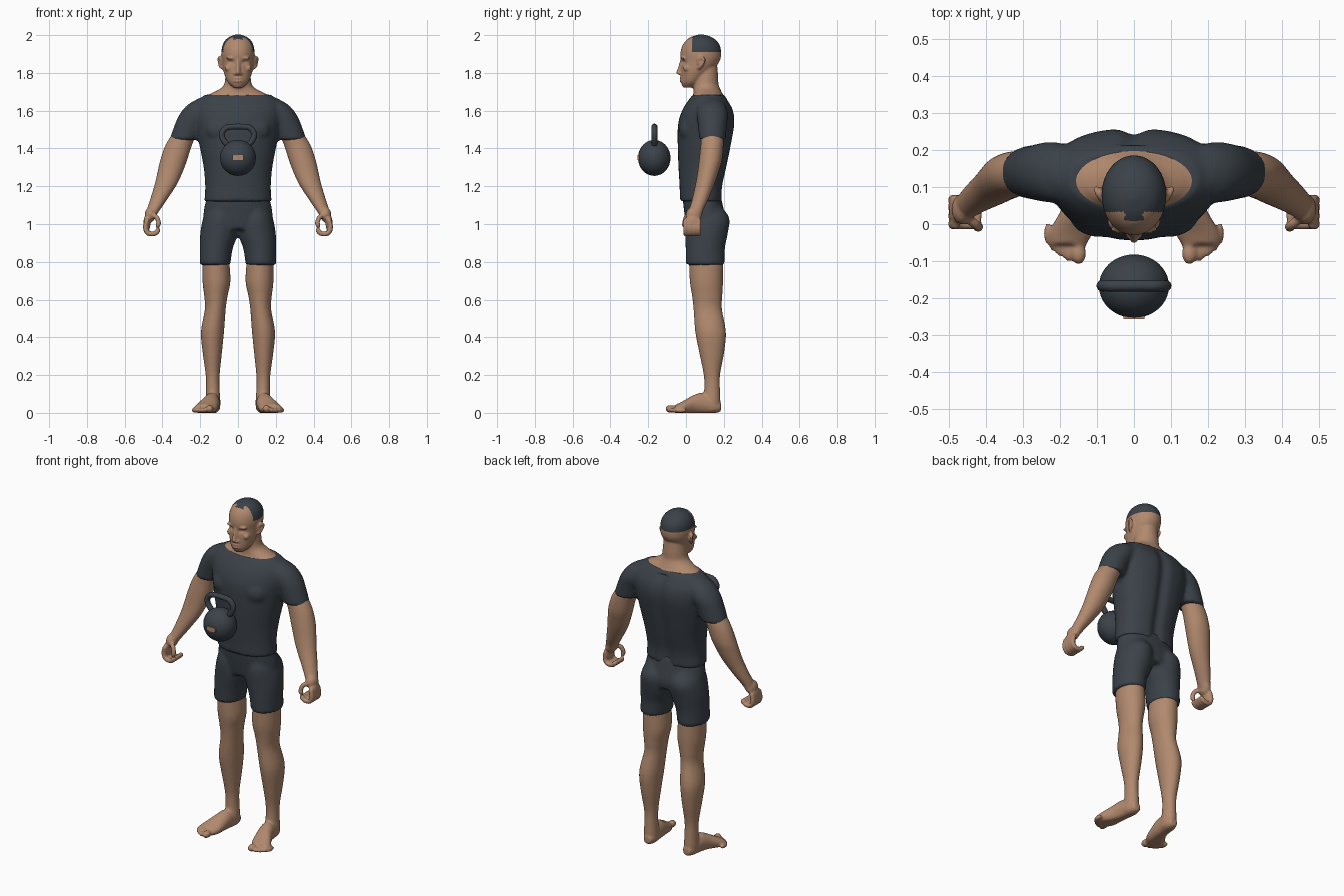
import bpy, bmesh, math
from mathutils import Vector, Matrix

if "Cube" in bpy.data.objects:
    bpy.data.objects.remove(bpy.data.objects["Cube"])


def material(name, colour):
    mat = bpy.data.materials.new(name)
    mat.use_nodes = True
    mat.diffuse_color = (*colour, 1)
    mat.node_tree.nodes["Principled BSDF"].inputs["Base Color"].default_value = (*colour, 1)
    return mat


SKIN = material("skin", (0.44, 0.25, 0.155))
DARK = material("dark slate", (0.043, 0.054, 0.066))


def spline(points, steps=4):
    """Smooth curve through tuples of any length."""
    pts = [Vector(p) for p in points]
    pts = [2 * pts[0] - pts[1]] + pts + [2 * pts[-1] - pts[-2]]
    out = []
    for a, b, c, d in zip(pts, pts[1:], pts[2:], pts[3:]):
        for i in range(steps):
            t = i / steps
            out.append(0.5 * (2 * b + (c - a) * t + (2 * a - 5 * b + 4 * c - d) * t ** 2
                              + (3 * b - a - 3 * c + d) * t ** 3))
    return out + [pts[-2]]


def bridge(bm, rings):
    """Closed skin over a row of rings with equal point counts."""
    rows = [[bm.verts.new(co) for co in ring] for ring in rings]
    for low, high in zip(rows, rows[1:]):
        for i in range(len(low)):
            bm.faces.new((low[i - 1], low[i], high[i], high[i - 1]))
    bm.faces.new(rows[0][::-1])
    bm.faces.new(rows[-1])


def loft(bm, rings, side=1, axis="z", back=2, sides=32):
    """Closed tube through rings of (position, centre a, centre b, radius a, radius b)."""
    rows = []
    for t, a, b, ra, rb in spline(rings):
        row = []
        for i in range(sides):
            c, s = math.cos(math.tau * i / sides), math.sin(math.tau * i / sides)
            n = 2 / back if s > 0 else 1
            u = a + ra * math.copysign(abs(c) ** n, c)
            v = b + rb * math.copysign(abs(s) ** n, s)
            y, z = (v, t) if axis == "z" else (t, v)
            row.append((u * side, y, max(z, 0)))
        rows.append(row)
    bridge(bm, rows)


def tube(bm, points, radius, side=1, sides=12):
    """Round bar with softened ends along a smooth path."""
    pts = [Vector((p.x * side, p.y, p.z)) for p in spline(points)]
    first, last = (pts[0] - pts[1]).normalized(), (pts[-1] - pts[-2]).normalized()
    pts = [pts[0] + first * radius * .7] + pts + [pts[-1] + last * radius * .7]
    across = first.orthogonal()
    rows = []
    for i, p in enumerate(pts):
        ahead = (pts[min(i + 1, len(pts) - 1)] - pts[max(i - 1, 0)]).normalized()
        across = (across - ahead * across.dot(ahead)).normalized()
        up = ahead.cross(across)
        r = radius * .6 if i in (0, len(pts) - 1) else radius
        angles = [math.tau * k / sides for k in range(sides)]
        rows.append([p + r * (across * math.cos(a) + up * math.sin(a)) for a in angles])
    bridge(bm, rows)


def blob(bm, centre, size, side=1, segments=14):
    place = Matrix.Translation((centre[0] * side, centre[1], centre[2]))
    bmesh.ops.create_uvsphere(bm, u_segments=segments, v_segments=segments // 2 + 1, radius=1,
                              matrix=place @ Matrix.Diagonal((*size, 1)))


def finish(name, bm, mat, voxel=0, relax=3, smooth=True):
    """Fuse overlapping pieces into one skin and shade it."""
    bmesh.ops.recalc_face_normals(bm, faces=bm.faces)
    mesh = bpy.data.meshes.new(name)
    bm.to_mesh(mesh)
    bm.free()
    ob = bpy.data.objects.new(name, mesh)
    bpy.context.collection.objects.link(ob)
    if voxel:
        remesh = ob.modifiers.new("fuse", "REMESH")
        remesh.mode = "VOXEL"
        remesh.voxel_size = voxel
        soften = ob.modifiers.new("soften", "SMOOTH")
        soften.factor = 0.5
        soften.iterations = relax
        graph = bpy.context.evaluated_depsgraph_get()
        baked = bpy.data.meshes.new_from_object(ob.evaluated_get(graph))
        ob.modifiers.clear()
        ob.data = baked
    ob.data.materials.clear()
    ob.data.materials.append(mat)
    ob.data.polygons.foreach_set("use_smooth", [smooth] * len(ob.data.polygons))
    return ob


def mirrored(ob, name):
    """Copy of a left part on the right side."""
    twin = bpy.data.objects.new(name, ob.data.copy())
    twin.data.transform(Matrix.Diagonal((-1, 1, 1, 1)))
    twin.data.flip_normals()
    bpy.context.collection.objects.link(twin)


def bump(x, width):
    return math.exp(-(x / width) ** 2)


# Shirt: torso, chest and two short sleeves, with a groove down the spine
bm = bmesh.new()
loft(bm, [(1.12, 0, .08, .178, .112), (1.2, 0, .08, .174, .114), (1.3, 0, .088, .182, .128),
          (1.42, 0, .098, .205, .142), (1.53, 0, .108, .225, .15), (1.6, 0, .115, .23, .136),
          (1.65, 0, .117, .215, .108), (1.685, 0, .118, .175, .082)], back=2.5)
for side in (1, -1):
    loft(bm, [(1.445, .286, .14, .077, .07), (1.52, .255, .14, .082, .076),
              (1.58, .222, .14, .088, .082), (1.63, .19, .135, .078, .072),
              (1.665, .15, .13, .06, .045)], side)
    blob(bm, (.09, .02, 1.5), (.085, .057, .07), side)
shirt = finish("shirt", bm, DARK, .011, 4)
for v in shirt.data.vertices:
    if v.co.y > .15 and v.co.z < 1.66:
        v.co.y -= .016 * bump(v.co.x, .03)

# Shorts: hips and two thigh tubes
bm = bmesh.new()
loft(bm, [(1.16, 0, .08, .16, .1), (1.09, 0, .092, .178, .105), (1.02, 0, .104, .185, .108),
          (.97, 0, .105, .175, .1)], back=2.3)
for side in (1, -1):
    loft(bm, [(.783, .122, .102, .081, .102), (.87, .115, .102, .087, .104),
              (.95, .1, .108, .1, .113), (1.03, .095, .112, .09, .118),
              (1.09, .09, .1, .07, .09)], side)
finish("shorts", bm, DARK, .011)

# Head and neck
bm = bmesh.new()
loft(bm, [(1.62, 0, .118, .15, .07), (1.67, 0, .118, .178, .084), (1.69, 0, .116, .145, .077),
          (1.715, 0, .11, .096, .071), (1.74, 0, .104, .073, .068), (1.78, 0, .103, .067, .067),
          (1.84, 0, .105, .06, .06)])
loft(bm, [(1.722, 0, .012, .025, .026), (1.745, 0, .025, .05, .05), (1.77, 0, .036, .064, .063),
          (1.81, 0, .055, .077, .083), (1.86, 0, .075, .084, .102), (1.9, 0, .078, .088, .108),
          (1.94, 0, .08, .084, .101), (1.97, 0, .08, .07, .082), (1.99, 0, .08, .047, .054),
          (2.003, 0, .08, .014, .015)])
tube(bm, [(0, -.021, 1.865), (0, -.032, 1.825), (0, -.042, 1.8)], .011)
for z in (1.757, 1.771):
    blob(bm, (0, -.021, z), (.028, .014, .006))
for side in (1, -1):
    blob(bm, (.013, -.028, 1.795), (.01, .012, .009), side)
    blob(bm, (.034, -.013, 1.878), (.03, .014, .008), side)
    blob(bm, (.052, .006, 1.825), (.02, .022, .018), side)
    tube(bm, [(.085, .068, 1.825), (.094, .078, 1.835), (.101, .095, 1.865),
              (.099, .085, 1.882), (.088, .066, 1.87)], .008, side)
    blob(bm, (.09, .08, 1.855), (.008, .018, .026), side)
head = finish("head_and_neck", bm, SKIN, .006, 2)
for v in head.data.vertices:
    if v.co.y < .03:
        socket = bump(abs(v.co.x) - .034, .017) * bump(v.co.z - 1.857, .011)
        v.co.y += .01 * socket

# Cropped hair, by position on the scalp
head.data.materials.append(DARK)
for face in head.data.polygons:
    x, y, z = face.center
    hairline = .008 if abs(x) < .024 else .032
    if z > 1.913 and y > hairline:
        face.material_index = 1

# Arms with loosely curled hands
bm = bmesh.new()
loft(bm, [(1.5, .27, .14, .062, .058), (1.42, .313, .138, .07, .06),
          (1.34, .34, .13, .071, .061), (1.28, .358, .118, .067, .056),
          (1.21, .382, .1, .059, .05), (1.13, .42, .075, .045, .043),
          (1.07, .45, .052, .034, .038), (1.035, .465, .042, .026, .04)])
blob(bm, (.464, .04, 1.05), (.03, .042, .04))
blob(bm, (.482, .035, 1.005), (.019, .045, .045))
for y in (-.001, .022, .045, .066):
    tube(bm, [(.482, y, 1.02), (.49, y, .98), (.475, y, .951), (.44, y, .95),
              (.422, y, .967)], .0135)
tube(bm, [(.455, .02, 1.05), (.43, 0, 1.035), (.42, -.008, 1.005), (.425, -.008, .99)], .013)
mirrored(finish("left_arm", bm, SKIN, .006), "right_arm")

# Legs, feet and toes
bm = bmesh.new()
loft(bm, [(.83, .118, .105, .07, .09), (.7, .114, .108, .074, .088),
          (.62, .117, .112, .062, .08), (.55, .12, .115, .055, .075),
          (.43, .135, .13, .061, .081), (.32, .136, .136, .051, .066),
          (.2, .134, .137, .037, .043), (.12, .133, .138, .036, .042),
          (.06, .132, .135, .039, .047), (.015, .132, .132, .036, .046)])
loft(bm, [(.185, .13, .03, .022, .022), (.15, .131, .038, .037, .042),
          (.09, .138, .05, .042, .056), (.04, .148, .044, .048, .05),
          (-.02, .17, .026, .06, .034), (-.055, .18, .02, .052, .024)], axis="y")
for x, y, r in [(.15, -.08, .021), (.178, -.072, .014), (.199, -.06, .014),
                (.217, -.045, .014), (.232, -.026, .013)]:
    blob(bm, (x, y, r), (r, .03, r))
mirrored(finish("left_leg", bm, SKIN, .007), "right_leg")

# Kettlebell in front of the chest: ball, handle and badge plate
bm = bmesh.new()
blob(bm, (0, -.168, 1.35), (.095, .086, .095), segments=40)
finish("kettlebell_ball", bm, DARK)

bm = bmesh.new()
half = [(.058, 1.42), (.08, 1.45), (.085, 1.48), (.064, 1.508), (.03, 1.515)]
path = [(x, -.167, z) for x, z in half]
tube(bm, path + [(-x, y, z) for x, y, z in reversed(path)], .0155)
finish("kettlebell_handle", bm, DARK)

bm = bmesh.new()
bmesh.ops.create_cube(bm, size=1, matrix=Matrix.Translation((0, -.253, 1.353))
                      @ Matrix.Diagonal((.058, .009, .026, 1)))
finish("kettlebell_badge", bm, SKIN, smooth=False)
